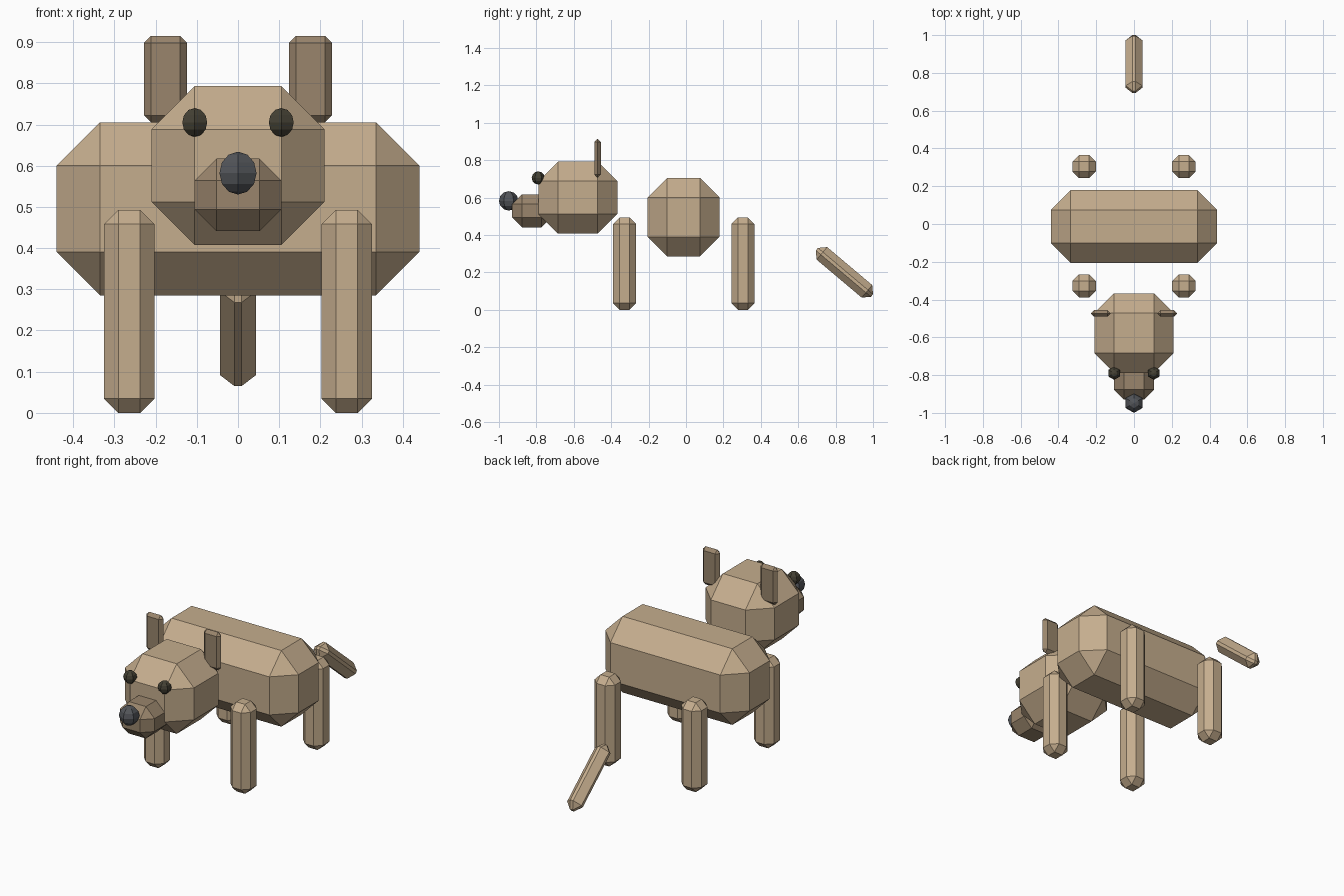
import bpy
import math

cube = bpy.data.objects.get("Cube")
if cube:
    bpy.data.objects.remove(cube, do_unlink=True)


def material(name, colour):
    mat = bpy.data.materials.new(name)
    mat.use_nodes = True
    rgba = (*colour, 1.0)
    mat.diffuse_color = rgba
    mat.node_tree.nodes["Principled BSDF"].inputs["Base Color"].default_value = rgba
    return mat


tan = material("tan fur", (0.56, 0.42, 0.27))
brown = material("brown fur", (0.32, 0.235, 0.15))
olive = material("dark olive", (0.058, 0.052, 0.034))
charcoal = material("charcoal", (0.085, 0.09, 0.1))


def chamfered_box(name, centre, size, chamfer, mat, tilt=0.0):
    """Box with every edge cut by one flat chamfer."""
    bpy.ops.mesh.primitive_cube_add(size=1, location=centre)
    obj = bpy.context.object
    obj.name = name
    obj.scale = size
    bpy.ops.object.transform_apply(location=False, rotation=False, scale=True)
    obj.rotation_euler.x = tilt
    bevel = obj.modifiers.new("Chamfer", "BEVEL")
    bevel.width = chamfer
    bevel.segments = 1
    bevel.limit_method = "NONE"
    obj.data.materials.append(mat)
    return obj


def ball(name, centre, radius, mat):
    """Six-sided faceted ball with a corner facing front."""
    bpy.ops.mesh.primitive_uv_sphere_add(
        segments=6, ring_count=6, radius=radius, location=centre)
    obj = bpy.context.object
    obj.name = name
    obj.data.materials.append(mat)
    return obj


# Body, head and muzzle
chamfered_box("body", (0, -0.013, 0.495), (0.88, 0.386, 0.42), 0.105, tan)
chamfered_box("head", (0, -0.578, 0.6), (0.42, 0.422, 0.386), 0.105, tan)
chamfered_box("muzzle", (0, -0.825, 0.529), (0.21, 0.21, 0.176), 0.0525, brown)
ball("nose", (0, -0.948, 0.582), 0.052, charcoal)

# Paired ears, eyes and legs
for side, x in (("left", 1), ("right", -1)):
    chamfered_box(side + "_ear", (x * 0.176, -0.473, 0.81),
                  (0.105, 0.035, 0.21), 0.0174, brown)
    ball(side + "_eye", (x * 0.105, -0.79, 0.705), 0.035, olive)
    for end, y in (("front", -0.328), ("back", 0.304)):
        chamfered_box(f"{end}_{side}_leg", (x * 0.264, y, 0.2465),
                      (0.123, 0.123, 0.493), 0.035, tan)

# Tail slopes down towards the back
chamfered_box("tail", (0, 0.847, 0.2), (0.0875, 0.385, 0.0875), 0.035,
              tan, tilt=-math.radians(40.1))
